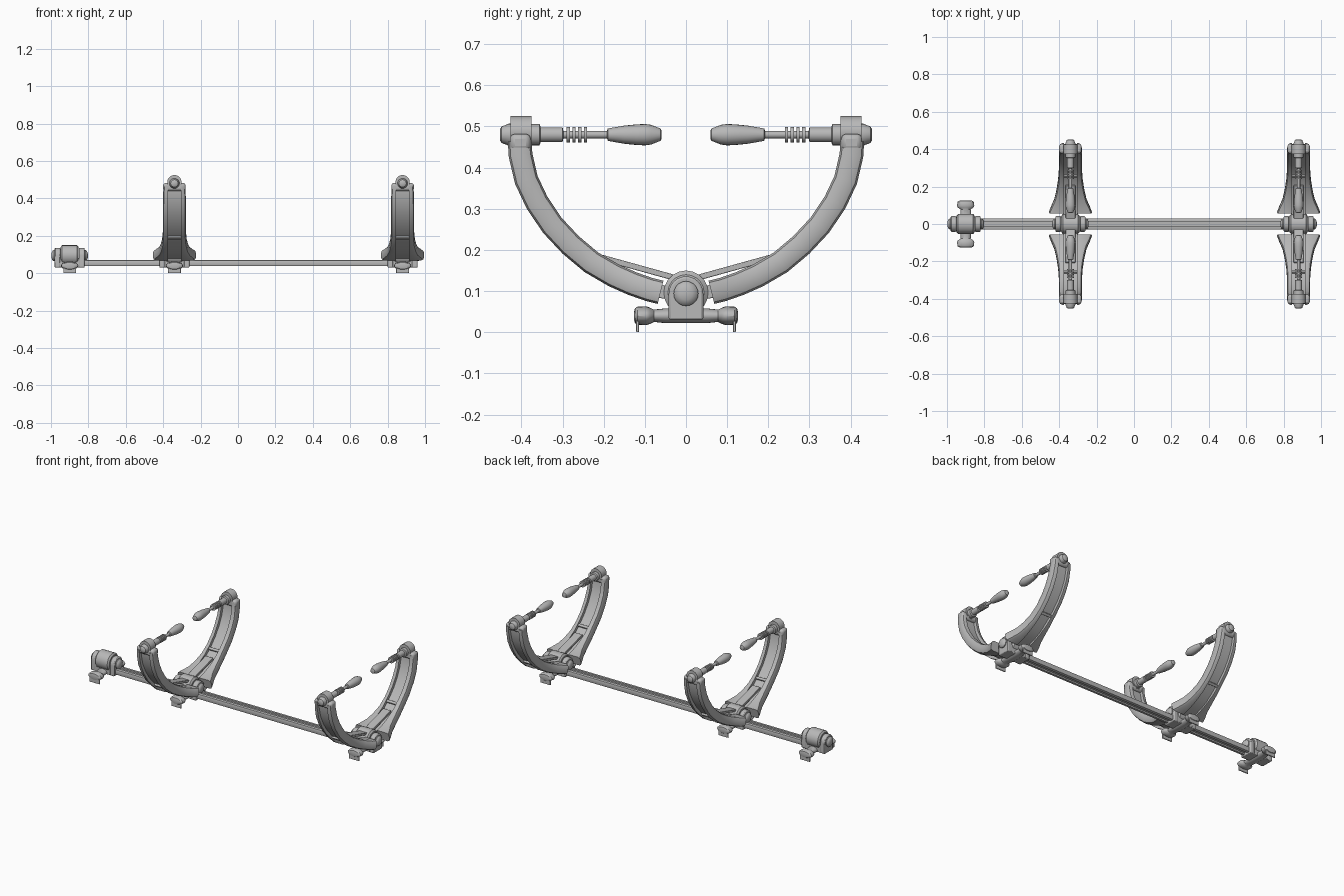
import bpy, bmesh
from math import cos, sin, pi
from mathutils import Vector

if "Cube" in bpy.data.objects:
    bpy.data.objects.remove(bpy.data.objects["Cube"])

grey = bpy.data.materials.new("plain_grey")
grey.use_nodes = True
grey.diffuse_color = (0.48, 0.48, 0.48, 1)
grey.node_tree.nodes["Principled BSDF"].inputs["Base Color"].default_value = (0.48, 0.48, 0.48, 1)
parts = []


def loft(name, rings, bevel=0):
    """Skin a list of equal-length point rings and cap both ends."""
    bm = bmesh.new()
    rows = [[bm.verts.new(p) for p in ring] for ring in rings]
    n = len(rows[0])
    for a, b in zip(rows, rows[1:]):
        for i in range(n):
            j = (i + 1) % n
            bm.faces.new((a[i], a[j], b[j], b[i]))
    bm.faces.new(rows[0])
    bm.faces.new(rows[-1])
    bmesh.ops.recalc_face_normals(bm, faces=bm.faces)
    mesh = bpy.data.meshes.new(name)
    bm.to_mesh(mesh)
    bm.free()
    mesh.materials.append(grey)
    ob = bpy.data.objects.new(name, mesh)
    bpy.context.collection.objects.link(ob)
    if bevel:
        mod = ob.modifiers.new("soft_edges", "BEVEL")
        mod.width, mod.segments, mod.limit_method = bevel, 2, 'ANGLE'
    parts.append(ob)
    return ob


def box(name, lo, hi, bevel=0.004):
    (x0, y0, z0), (x1, y1, z1) = lo, hi
    loft(name, [[(x0, y0, z), (x1, y0, z), (x1, y1, z), (x0, y1, z)] for z in (z0, z1)], bevel)


def turned(name, origin, axis, sign, profile, segs=20):
    """Turned part along x or y; profile entries are (distance, radius[, stretch])."""
    rings = []
    for d, r, *stretch in profile:
        k = stretch[0] if stretch else 1
        ring = []
        for i in range(segs):
            a = 2 * pi * i / segs
            side, up = k * r * cos(a), r * sin(a)
            off = (sign * d, side, up) if axis == "x" else (side, sign * d, up)
            ring.append(Vector(origin) + Vector(off))
        rings.append(ring)
    loft(name, rings)


def channel(w, d, slot, web, c):
    """H-shaped section with chamfered outer corners."""
    top = [(w, d - c), (w - c * 0.3, d - c * 0.3), (w - c, d), (slot, d), (slot, web)]
    top += [(-u, v) for u, v in reversed(top)]
    return top + [(-u, -v) for u, v in top]


# Long grooved rail joining the stations
section = channel(0.03, 0.016, 0.012, 0.007, 0.005)
loft("rail", [[(x, u, 0.054 + v) for u, v in section] for x in (-0.88, 0.86)])

# Arm centre line: y, z, half width
ARM = [(.404, .465, .058), (.402, .43, .06), (.388, .37, .062), (.362, .315, .062),
       (.325, .26, .062), (.28, .212, .062), (.23, .17, .066), (.175, .138, .075),
       (.13, .118, .086), (.09, .104, .104), (.062, .097, .115)]


def arm(x, s, tag):
    rings = []
    for i, (y, z, w) in enumerate(ARM):
        p, q = ARM[max(i - 1, 0)], ARM[min(i + 1, len(ARM) - 1)]
        t = Vector((q[0] - p[0], q[1] - p[1])).normalized()
        low = i > 6
        sec = channel(w, 0.029, 0.035, 0.018 if low else 0.01, 0.016)
        rings.append([(x + u, s * (y - t.y * v), z + t.x * v) for u, v in sec])
    loft("arm_" + tag, rings)

    # Cross rib in the channel, and the flat brace down to the hub
    def bar(name, a, b, half, thick):
        t = Vector((b[0] - a[0], b[1] - a[1])).normalized()
        loft(name, [[(x + u, s * (y - t.y * v), z + t.x * v)
                     for u, v in ((half, thick), (-half, thick), (-half, -thick), (half, -thick))]
                    for y, z in (a, b)], 0.002)
    bar("arm_rib_" + tag, (.272, .206), (.26, .195), 0.037, 0.022)
    bar("brace_" + tag, (.207, .182), (.03, .133), 0.026, 0.007)
    bar("hinge_tongue_" + tag, (.09, .104), (.02, .092), 0.04, 0.016)

    # Head of the arm with its threaded sleeve
    y0, y1 = sorted((s * .377, s * .428))
    box("arm_shoulder_" + tag, (x - .06, y0, .44), (x + .06, y1, .482), 0.012)
    turned("screw_sleeve_" + tag, (x, 0, .487), "y", s, [(.375, .038), (.426, .038)])

    # Screw: outer knob, collar, rod, ribs and padded tip
    prof = [(.452, .014), (.448, .02), (.43, .027), (.42, .027), (.372, .026), (.356, .026),
            (.353, .018), (.3, .018), (.298, .009)]
    for c in (.286, .272, .258, .244):
        prof += [(c + .004, .009), (c + .004, .019), (c - .004, .019), (c - .004, .009)]
    prof += [(.192, .009), (.19, .015), (.15, .022), (.12, .025), (.1, .026), (.085, .024),
             (.062, .015), (.06, .011)]
    turned("clamp_screw_" + tag, (x, 0, .48), "y", s, prof)


def hub(x, tag):
    # Drum between two arched cheeks with domed pivot caps
    turned("hub_drum_" + tag, (x, 0, .096), "x", 1,
           [(-.048, .044), (-.04, .054), (.04, .054), (.048, .044)])
    box("rail_saddle_" + tag, (x - .06, -.04, .03), (x + .06, .04, .08))
    arch = [(-.042, .03), (.042, .03)]
    arch += [(.042 * cos(pi * i / 12), .094 + .042 * sin(pi * i / 12)) for i in range(13)]
    for s, side in ((-1, "right"), (1, "left")):
        loft(f"cheek_{tag}_{side}", [[(x + s * d, y, z) for y, z in arch] for d in (.05, .08)], 0.005)
        turned(f"pivot_cap_{tag}_{side}", (x, 0, .094), "x", s,
               [(.075, .03), (.085, .03), (.092, .025), (.096, .016), (.098, .006)])

    # Winged locking handle under the rail
    for s, side in ((-1, "front"), (1, "back")):
        turned(f"lock_wing_{tag}_{side}", (x, 0, .04), "y", s,
               [(0, .018, 1.6), (.05, .018, 1.6), (.078, .015, 1.8), (.088, .02, 2.1),
                (.097, .023, 2.0), (.118, .022, 2.0), (.124, .018, 2.0), (.126, .01, 2.0)])
        y0, y1 = sorted((s * .114, s * .121))
        box(f"wing_foot_{tag}_{side}", (x - .034, y0, 0), (x + .034, y1, .03), 0.002)


# Three stations, two of them carrying a pair of clamp arms
for x, tag, armed in ((-.90, "end", False), (-.34, "middle", True), (.88, "far", True)):
    hub(x, tag)
    if armed:
        arm(x, -1, tag + "_front")
        arm(x, 1, tag + "_back")

# Smooth shading with crisp edges
bpy.ops.object.select_all(action='DESELECT')
for ob in parts:
    ob.select_set(True)
bpy.context.view_layer.objects.active = parts[0]
bpy.ops.object.shade_smooth_by_angle(angle=0.6)
